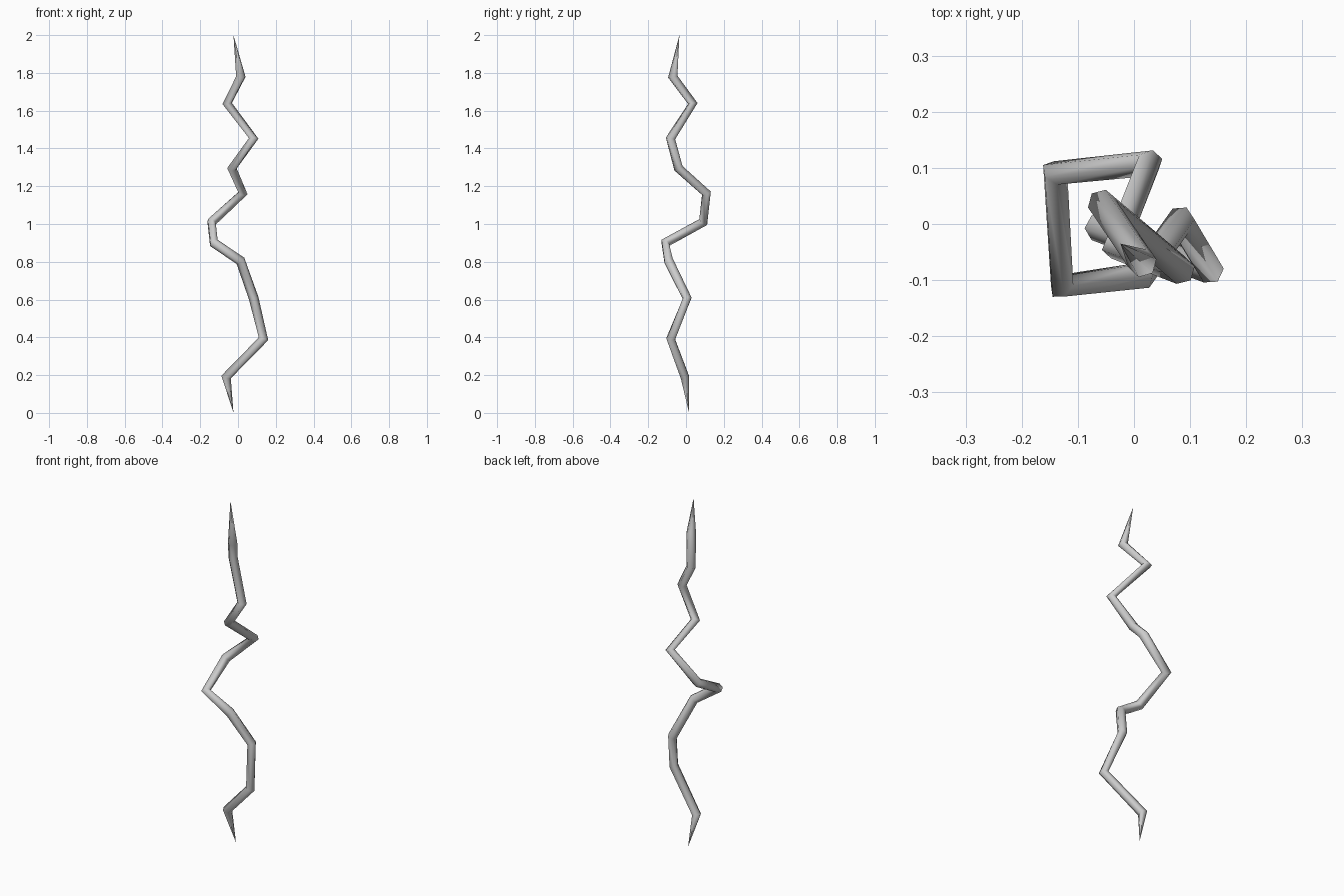
import bpy

if "Cube" in bpy.data.objects:
    bpy.data.objects.remove(bpy.data.objects["Cube"])

# Centre line of the bolt, bottom tip to top tip
path = [
    (-0.024, 0.016, 0.0),
    (-0.063, -0.006, 0.19),
    (0.135, -0.081, 0.392),
    (0.083, 0.006, 0.607),
    (0.013, -0.092, 0.805),
    (-0.128, -0.110, 0.90),
    (-0.140, 0.091, 1.01),
    (0.026, 0.108, 1.163),
    (-0.032, -0.040, 1.295),
    (0.083, -0.082, 1.453),
    (-0.057, 0.036, 1.638),
    (0.015, -0.070, 1.78),
    (-0.024, -0.035, 2.0),
]

# Six-sided tube with pointed ends
curve = bpy.data.curves.new("lightning_bolt", "CURVE")
curve.dimensions = "3D"
curve.bevel_depth = 0.026
curve.bevel_resolution = 1
spline = curve.splines.new("POLY")
spline.points.add(len(path) - 1)
for i, (point, co) in enumerate(zip(spline.points, path)):
    point.co = (*co, 1)
    point.radius = 0.0 if i in (0, len(path) - 1) else 1.0
spline.use_smooth = True

bolt = bpy.data.objects.new("lightning_bolt", curve)
bpy.context.collection.objects.link(bolt)
